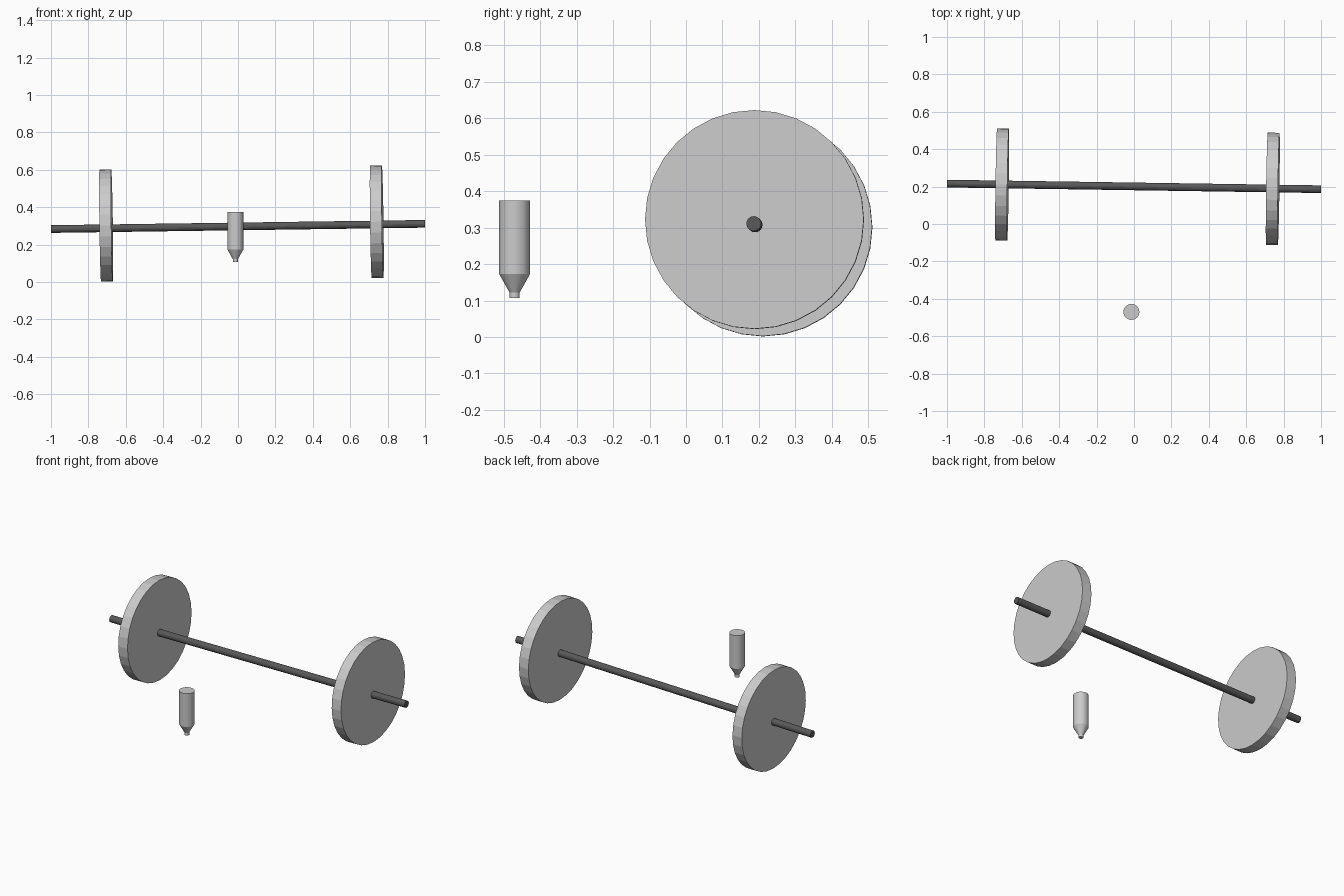
import bpy, bmesh
from mathutils import Vector, Matrix

if "Cube" in bpy.data.objects:
    bpy.data.objects.remove(bpy.data.objects["Cube"])


def lathe(name, profile, sides, origin, axis=(0, 0, 1)):
    """Solid of revolution from (radius, height) rings, capped at both ends."""
    bm = bmesh.new()
    up = Vector(axis).normalized()
    rot = up.to_track_quat('Z', 'Y').to_matrix().to_4x4()
    rings = []
    for r, h in profile:
        ring = bmesh.ops.create_circle(bm, segments=sides, radius=r,
                                       matrix=Matrix.Translation((0, 0, h)))
        rings.append(ring["verts"])
    for a, b in zip(rings, rings[1:]):
        for i in range(sides):
            j = (i + 1) % sides
            bm.faces.new((a[i], a[j], b[j], b[i]))
    bm.faces.new(rings[0])
    bm.faces.new(rings[-1])
    bmesh.ops.recalc_face_normals(bm, faces=bm.faces)
    mesh = bpy.data.meshes.new(name)
    bm.to_mesh(mesh)
    bm.free()
    obj = bpy.data.objects.new(name, mesh)
    obj.matrix_world = Matrix.Translation(origin) @ rot
    bpy.context.collection.objects.link(obj)
    return obj


# Slightly tilted barbell: bar and plates share one axis direction
left_end, right_end = Vector((-1, 0.216, 0.283)), Vector((1, 0.186, 0.311))
axis = right_end - left_end

bar = lathe("bar", [(0.0205, 0), (0.0205, axis.length)], 16, left_end, axis)
dark = bpy.data.materials.new("dark_metal")
dark.diffuse_color = (0.1, 0.1, 0.1, 1)
dark.use_nodes = True
dark.node_tree.nodes["Principled BSDF"].inputs["Base Color"].default_value = dark.diffuse_color
bar.data.materials.append(dark)

# Weight plates
for name, centre in (("left_plate", (-0.705, 0.211, 0.302)),
                     ("right_plate", (0.742, 0.188, 0.322))):
    lathe(name, [(0.3, -0.0315), (0.3, 0.0315)], 32, centre, axis)

# Bottle standing upside down: neck, shoulder, body
lathe("bottle", [(0.0137, 0.107), (0.0137, 0.122), (0.0426, 0.173),
                 (0.0426, 0.374)], 32, (-0.014, -0.47, 0))
